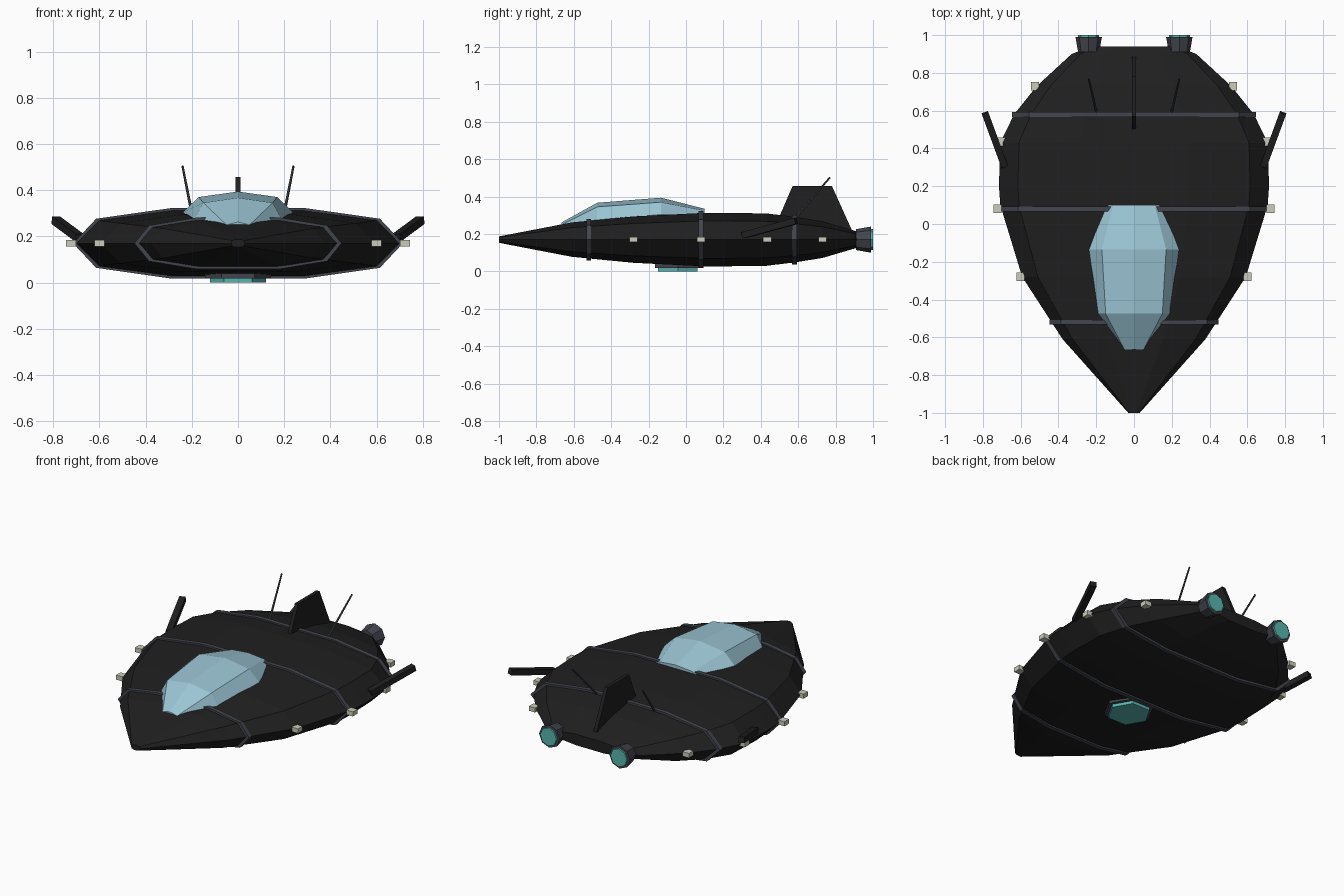
import bpy, bmesh, math
from mathutils import Vector

if "Cube" in bpy.data.objects:
    bpy.data.objects.remove(bpy.data.objects["Cube"])


def mat(name, rgb):
    m = bpy.data.materials.new(name)
    m.diffuse_color = (*rgb, 1)
    m.use_nodes = True
    m.node_tree.nodes["Principled BSDF"].inputs["Base Color"].default_value = m.diffuse_color
    return m


BLACK = mat("hull black", (0.014, 0.014, 0.014))
SLATE = mat("slate trim", (0.055, 0.06, 0.075))
GLASS = mat("canopy glass", (0.33, 0.56, 0.66))
TEAL = mat("engine teal", (0.10, 0.46, 0.43))
CREAM = mat("lamp cream", (0.60, 0.60, 0.50))
ZC = 0.17  # height of the hull's mid line


def finish(name, bm, material):
    bmesh.ops.recalc_face_normals(bm, faces=bm.faces)
    me = bpy.data.meshes.new(name)
    bm.to_mesh(me)
    bm.free()
    ob = bpy.data.objects.new(name, me)
    me.materials.append(material)
    bpy.context.collection.objects.link(ob)
    return ob


def loft(name, rings, material):
    """Skin a list of equal-sized point rings and cap both ends."""
    bm = bmesh.new()
    vs = [[bm.verts.new(p) for p in r] for r in rings]
    n = len(rings[0])
    for a, b in zip(vs, vs[1:]):
        for i in range(n):
            j = (i + 1) % n
            bm.faces.new((a[i], a[j], b[j], b[i]))
    bm.faces.new(vs[0])
    bm.faces.new(vs[-1])
    return finish(name, bm, material)


def tube(name, a, b, r1, r2, sides, material, turn=0.0):
    """Tapered prism between two points."""
    a, b = Vector(a), Vector(b)
    q = (b - a).to_track_quat('Z', 'Y')
    rings = []
    for p, r in ((a, r1), (b, r2)):
        rings.append([p + q @ Vector((r * math.cos(turn + math.tau * i / sides),
                                      r * math.sin(turn + math.tau * i / sides), 0))
                      for i in range(sides)])
    return loft(name, rings, material)


def box(name, c, s, material):
    x, y, z = (k / 2 for k in s)
    rings = [[(c[0] + i * x, c[1] + e * y, c[2] + k * z)
              for i, k in ((-1, -1), (1, -1), (1, 1), (-1, 1))] for e in (-1, 1)]
    return loft(name, rings, material)


# Hull: ten-sided sections (y, half width, half height)
STATIONS = [(-1, .03, .017), (-.61, .378, .092), (-.28, .592, .124), (.1, .708, .143),
            (.2, .715, .143), (.43, .708, .140), (.58, .635, .122), (.73, .515, .098),
            (.90, .33, .048), (.94, .23, .034)]
SECTION = [(1, 0), (.86, .7), (.41, 1), (-.41, 1), (-.86, .7),
           (-1, 0), (-.86, -.7), (-.41, -1), (.41, -1), (.86, -.7)]


def hull_size(y):
    for (y0, w0, h0), (y1, w1, h1) in zip(STATIONS, STATIONS[1:]):
        if y0 <= y <= y1:
            t = (y - y0) / (y1 - y0)
            return w0 + t * (w1 - w0), h0 + t * (h1 - h0)


def ring(y, w, h):
    return [(u * w, y, ZC + v * h) for u, v in SECTION]


loft("hull", [ring(*s) for s in STATIONS], BLACK)

# Raised panel bands around the hull
for i, y in enumerate((-.52, .08, .58)):
    w, h = hull_size(y)
    loft(f"hull_band_{i + 1}",
         [ring(y + d, w + .012, h + .010) for d in (-.013, .013)], SLATE)

# Canopy: (y, base half width, shoulder half width, base z, shoulder z, crest z)
CANOPY = [(-.665, .06, .05, .22, .25, .262), (-.475, .192, .15, .27, .345, .367),
          (-.135, .238, .17, .305, .370, .394), (.10, .15, .11, .305, .325, .335)]
loft("canopy", [[(-w, y, .2), (w, y, .2), (w, y, z0), (s, y, z1), (0, y, z2),
                 (-s, y, z1), (-w, y, z0)] for y, w, s, z0, z1, z2 in CANOPY], GLASS)

# Tail fin
FIN = [(.50, .26), (.50, .295), (.57, .457), (.78, .457), (.885, .225), (.885, .18)]
loft("tail_fin", [[(x, y, z) for y, z in FIN] for x in (-.011, .011)], BLACK)

# Belly thruster
tube("belly_thruster_ring", (0, -.043, .018), (0, -.043, .045), .143, .143, 6, SLATE,
     math.tau / 12 * 0)
tube("belly_thruster_glow", (0, -.043, 0), (0, -.043, .02), .122, .122, 6, TEAL)

# Mirrored parts
for side, s in (("left", -1), ("right", 1)):
    # Rear engines
    tube(f"{side}_nozzle", (s * .24, .91, ZC), (s * .24, .99, ZC), .056, .07, 8, SLATE)
    tube(f"{side}_nozzle_glow", (s * .24, .97, ZC), (s * .24, 1.0, ZC), .056, .056, 8, TEAL)
    # Antennas
    tube(f"{side}_antenna", (s * .195, .575, .275), (s * .24, .77, .503), .007, .005, 6, SLATE)
    # Swept winglet bars
    a, b = Vector((s * .685, .305, .193)), Vector((s * .789, .588, .27))
    d = (b - a).normalized()
    across = d.cross(Vector((0, 0, 1))).normalized() * .018
    up = across.cross(d).normalized() * .017
    loft(f"{side}_winglet", [[p + across + up, p - across + up, p - across - up,
                              p + across - up] for p in (a, b)], BLACK)
    # Rim lamps
    for i, (x, y) in enumerate(((.60, -.28), (.722, .08), (.70, .435), (.525, .73))):
        box(f"{side}_rim_lamp_{i + 1}", (s * x, y, ZC), (.043, .044, .028), CREAM)
